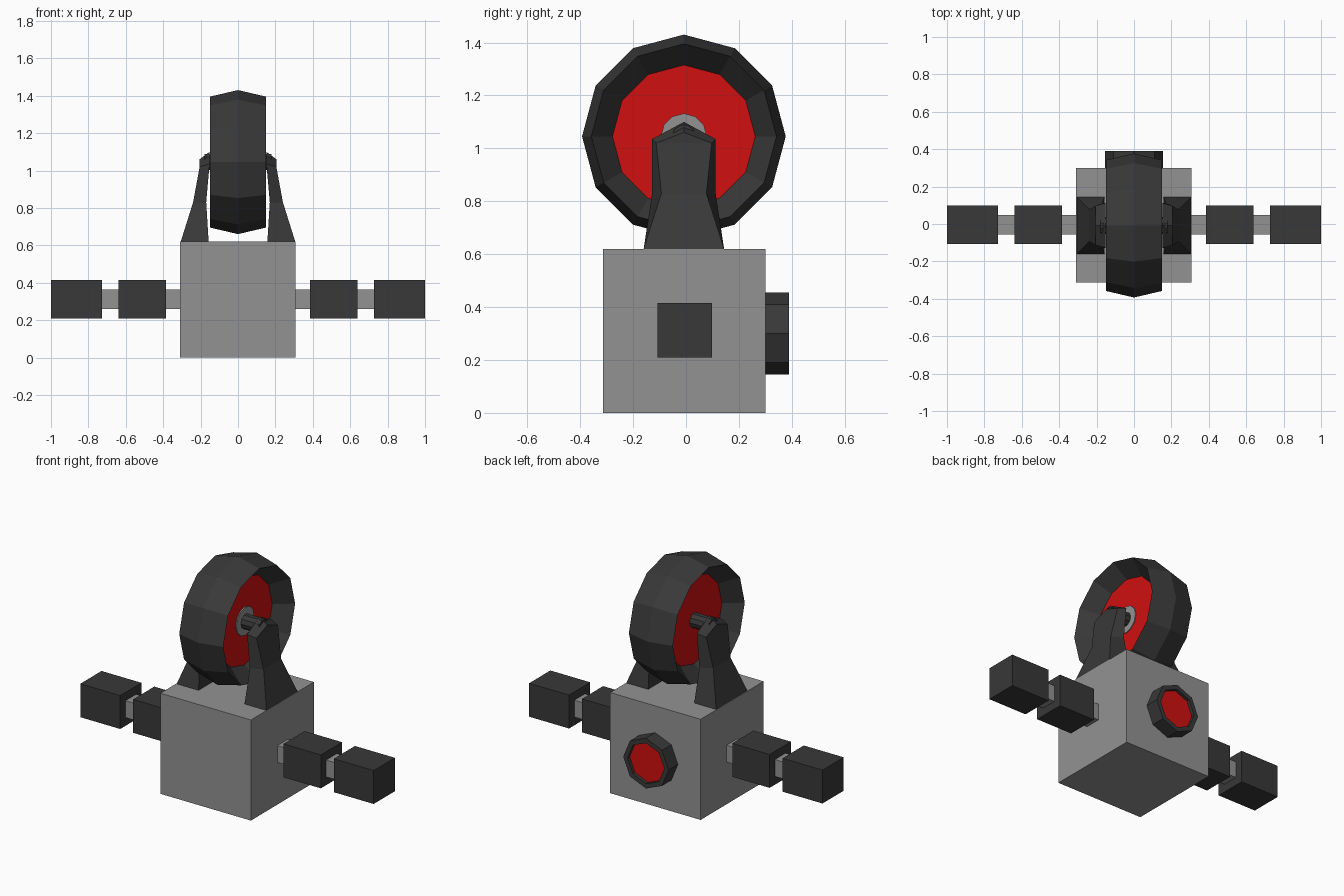
import bpy, bmesh, math

if "Cube" in bpy.data.objects:
    bpy.data.objects.remove(bpy.data.objects["Cube"])


def material(name, color):
    m = bpy.data.materials.new(name)
    m.diffuse_color = (*color, 1)
    m.use_nodes = True
    m.node_tree.nodes["Principled BSDF"].inputs["Base Color"].default_value = m.diffuse_color
    return m


GREY = material("body grey", (0.29, 0.29, 0.29))
DARK = material("dark rubber", (0.04, 0.04, 0.04))
RED = material("red", (0.63, 0.005, 0.005))


def finish(name, bm, *mats):
    bmesh.ops.recalc_face_normals(bm, faces=bm.faces)
    me = bpy.data.meshes.new(name)
    bm.to_mesh(me)
    bm.free()
    for m in mats:
        me.materials.append(m)
    ob = bpy.data.objects.new(name, me)
    bpy.context.collection.objects.link(ob)
    return ob


def box(name, lo, hi, mat):
    bm = bmesh.new()
    bmesh.ops.create_cube(bm, size=1)
    for v in bm.verts:
        v.co = [(a + b) / 2 + c * (b - a) for a, b, c in zip(lo, hi, v.co)]
    return finish(name, bm, mat)


def loft(bm, rings):
    """Bridge point rings and cap both ends; returns the two caps."""
    vs = [[bm.verts.new(p) for p in r] for r in rings]
    n = len(vs[0])
    for a, b in zip(vs, vs[1:]):
        for i in range(n):
            j = (i + 1) % n
            bm.faces.new((a[i], a[j], b[j], b[i]))
    return bm.faces.new(vs[0]), bm.faces.new(vs[-1])


def turned(name, profile, sides, place, mats, cap_mats=(0, 0)):
    """Lathe (position, radius) pairs; place maps (along, u, v) to xyz."""
    bm = bmesh.new()
    rings = []
    for t, r in profile:
        angles = [2 * math.pi * i / sides for i in range(sides)]
        rings.append([place(t, r * math.cos(a), r * math.sin(a)) for a in angles])
    for f, m in zip(loft(bm, rings), cap_mats):
        f.material_index = m
    return finish(name, bm, *mats)


# Body block
box("body", (-0.31, -0.313, 0), (0.307, 0.30, 0.62), GREY)

# Wheel with crowned tread and recessed red discs
YC, ZC = -0.008, 1.045


def on_axle(t, u, v):
    return (t, YC + u, ZC + v)


turned("wheel", [(-0.05, 0.27), (-0.15, 0.35), (0, 0.385), (0.15, 0.35), (0.05, 0.27)],
       12, on_axle, (DARK, RED), (1, 1))
turned("hub_disc", [(0.045, 0.087), (0.056, 0.087)], 12, on_axle, (GREY,))
turned("axle", [(-0.18, 0.045), (0.18, 0.045)], 10, on_axle, (DARK,))


# Wheel forks: (inner x, half depth, shoulder z, peak z), then the outer side
def fork(name, s):
    bm = bmesh.new()
    rings = [
        [(0.157, -0.152, 0.62), (0.157, 0.152, 0.62), (0.306, 0.152, 0.62), (0.306, -0.152, 0.62)],
        [(0.170, -0.12, 0.83), (0.170, 0.12, 0.83), (0.240, 0.085, 0.83), (0.240, -0.085, 0.83)],
        [(0.152, -0.12, 1.035), (0.152, 0.12, 1.035), (0.205, 0.105, 1.02), (0.205, -0.105, 1.02)],
    ]
    rings = [[(s * x, YC + y, z) for x, y, z in r] for r in rings]
    top = loft(bm, rings)[1]
    i0, i1, o1, o0 = top.verts[:]
    bm.faces.remove(top)
    pi = bm.verts.new((s * 0.152, YC, 1.10))
    po = bm.verts.new((s * 0.205, YC, 1.06))
    # Pointed roof of the fork
    for f in ((i0, pi, po, o0), (pi, i1, o1, po), (i0, i1, pi), (o0, po, o1)):
        bm.faces.new(f)
    return finish(name, bm, DARK)


# Both sides: fork, thin arm bar, two blocks
for side, s in (("left", -1), ("right", 1)):
    fork(side + "_fork", s)

    def span(a, b, h, name, mat):
        x0, x1 = sorted((s * a, s * b))
        box(side + name, (x0, -0.004 - h, 0.312 - h), (x1, -0.004 + h, 0.312 + h), mat)

    span(0.30, 0.39, 0.052, "_shoulder_bar", GREY)
    span(0.385, 0.64, 0.103, "_upper_arm", DARK)
    span(0.635, 0.735, 0.052, "_elbow_bar", GREY)
    span(0.728, 1.0, 0.103, "_hand", DARK)

# Round back port with red recessed disc
turned("back_port", [(0.295, 0.155), (0.39, 0.155), (0.39, 0.125), (0.37, 0.125)], 8,
       lambda t, u, v: (u, t, 0.30 + v), (DARK, RED), (0, 1))
